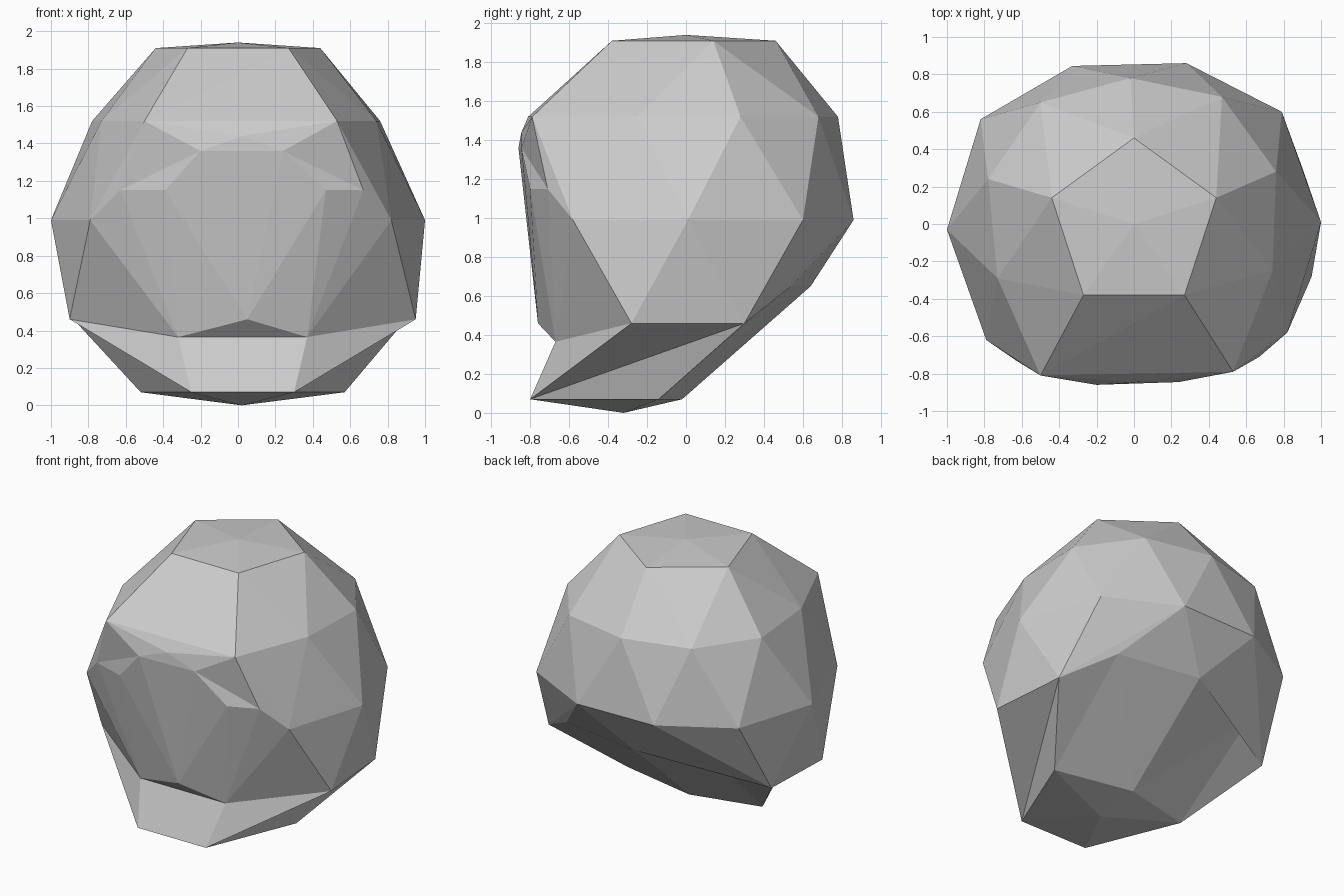
import bpy, bmesh

if "Cube" in bpy.data.objects:
    bpy.data.objects.remove(bpy.data.objects["Cube"])

bm = bmesh.new()


def ring(z, points):
    """Add vertices that share one height."""
    return [bm.verts.new((x, y, z)) for x, y in points]


# cranium: crown, upper ring, widest ring
crown = ring(1.94, [(0, 0)])
crown += ring(1.91, [(0, .46), (-.44, .14), (-.27, -.38), (.27, -.38), (.44, .14)])
upper = ring(1.52, [(-.02, .78), (-.5, .65), (-.78, .24), (-.73, -.29), (-.5, -.81),
                    (.53, -.79), (.74, -.25), (.76, .28), (.47, .68)])
middle = ring(.99, [(1, .01), (.79, .6), (.28, .86), (-.33, .845), (-.82, .56),
                    (-1, -.03), (-.79, -.62), (.82, -.58)])
# brow, cheek and lip points at the front
bridge = ring(1.44, [(.02, -.845)])
brow = ring(1.36, [(-.2, -.86), (.24, -.845)])
cheek = ring(1.15, [(-.63, -.73), (-.39, -.81), (.47, -.8), (.67, -.71)])
lip = ring(.46, [(.05, -.76)])
# rim shared by cranium and jaw, running right side, back, left side, front
rim = ring(.46, [(.95, -.28), (.9, .3)])
rim += ring(.65, [(.59, .54), (-.03, .64), (-.61, .49)])
rim += ring(.46, [(-.88, .27), (-.9, -.29)])
rim += ring(.365, [(-.32, -.67), (.37, -.67)])

# wrap the cranium, then open its underside
bmesh.ops.convex_hull(bm, input=bm.verts[:])
under = [f for f in bm.faces if all(v in rim for v in f.verts)]
bmesh.ops.delete(bm, geom=under, context='FACES_ONLY')

# creases beside the brow: turn the hull edge inward
for a, b in ((upper[5], cheek[2]), (upper[4], cheek[1])):
    edge = next((e for e in a.link_edges if e.other_vert(a) == b), None)
    if edge and len(edge.link_faces) == 2:
        bmesh.utils.edge_rotate(edge, True)

# jaw: five chin points, bottom tip and the faces joining them to the rim
chin = ring(.07, [(.3, -.8), (.57, -.14), (-.01, -.02), (-.52, -.14), (-.25, -.8)])
tip = ring(0, [(.02, -.32)])[0]
joins = [("01", "0"), ("1", "10"), ("12", "1"), ("2", "21"), ("23", "2"), ("34", "2"),
         ("4", "32"), ("45", "3"), ("5", "43"), ("56", "4"), ("67", "4"), ("78", "04"), ("80", "0")]
for r, c in joins:
    if (r, c) == ("2", "21"):
        corners = [rim[2], chin[2], chin[1]]
    else:
        corners = [rim[int(i)] for i in r] + [chin[int(i)] for i in c]
    bm.faces.new(corners)
for i in range(5):
    bm.faces.new((chin[i], chin[(i + 1) % 5], tip))

# clean leftovers and finish flat-shaded
bmesh.ops.delete(bm, geom=[e for e in bm.edges if not e.link_faces], context='EDGES')
bmesh.ops.recalc_face_normals(bm, faces=bm.faces[:])
mesh = bpy.data.meshes.new("faceted_head")
bm.to_mesh(mesh)
bm.free()
head = bpy.data.objects.new("faceted_head", mesh)
bpy.context.collection.objects.link(head)
